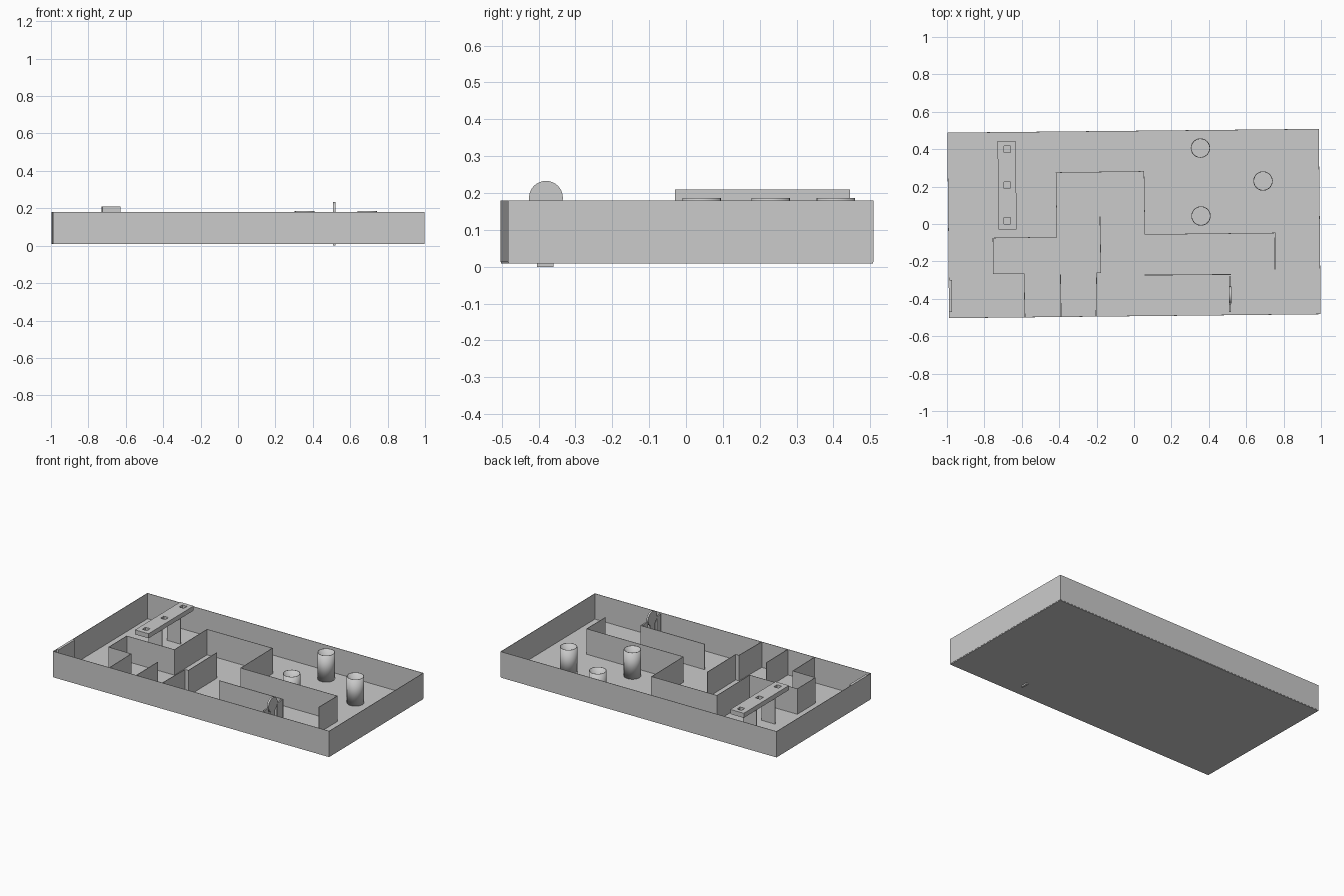
import bpy, bmesh, math
from mathutils import Matrix

if "Cube" in bpy.data.objects:
    bpy.data.objects.remove(bpy.data.objects["Cube"])

FLOOR, RIM, THICK = 0.013, 0.18, 0.004
TILT = math.radians(0.6)

grey = bpy.data.materials.new("light_grey")
grey.use_nodes = True
grey.diffuse_color = (0.6, 0.6, 0.6, 1)
grey.node_tree.nodes["Principled BSDF"].inputs["Base Color"].default_value = (0.6, 0.6, 0.6, 1)


def finish(name, bm):
    bmesh.ops.recalc_face_normals(bm, faces=bm.faces)
    mesh = bpy.data.meshes.new(name)
    bm.to_mesh(mesh)
    bm.free()
    mesh.materials.append(grey)
    obj = bpy.data.objects.new(name, mesh)
    bpy.context.collection.objects.link(obj)
    return obj


def solidify(obj, offset=0):
    mod = obj.modifiers.new("thickness", "SOLIDIFY")
    mod.thickness, mod.offset = THICK, offset


def wall(name, path, closed=False, top=RIM):
    """Thin upright wall following a plan path."""
    bm = bmesh.new()
    low = [bm.verts.new((x, y, FLOOR)) for x, y in path]
    high = [bm.verts.new((x, y, top)) for x, y in path]
    count = len(path)
    for i in range(count if closed else count - 1):
        j = (i + 1) % count
        bm.faces.new((low[i], low[j], high[j], high[i]))
    obj = finish(name, bm)
    solidify(obj)
    return obj


def box(name, x0, x1, y0, y1, z0, z1, turn=0):
    bm = bmesh.new()
    bmesh.ops.create_cube(bm, size=1)
    bmesh.ops.scale(bm, verts=bm.verts, vec=(x1 - x0, y1 - y0, z1 - z0))
    bmesh.ops.rotate(bm, verts=bm.verts, matrix=Matrix.Rotation(turn, 3, "Z"))
    bmesh.ops.translate(bm, verts=bm.verts,
                        vec=((x0 + x1) / 2, (y0 + y1) / 2, (z0 + z1) / 2))
    return finish(name, bm)


def smooth(obj):
    bpy.ops.object.select_all(action="DESELECT")
    obj.select_set(True)
    bpy.context.view_layer.objects.active = obj
    bpy.ops.object.shade_smooth_by_angle()


# Tray: floor and outer walls, slightly turned
corners = [(-0.987, -0.502), (0.997, -0.481), (0.987, 0.507), (-0.997, 0.487)]
bm = bmesh.new()
bm.faces.new([bm.verts.new((x, y, FLOOR)) for x, y in corners])
floor = finish("tray_floor", bm)
solidify(floor, 1)
wall("outer_walls", corners, closed=True)

# Inner partitions
wall("main_partition", [(-0.583, -0.497), (-0.588, -0.265), (-0.752, -0.265),
                        (-0.754, -0.075), (-0.412, -0.07), (-0.417, 0.275),
                        (0.053, 0.281), (0.058, -0.056), (0.754, -0.048),
                        (0.754, -0.243)])
wall("short_partition", [(-0.39, -0.495), (-0.393, -0.27)])
wall("stepped_partition", [(-0.203, -0.493), (-0.2, -0.262),
                           (-0.177, -0.26), (-0.182, 0.04)])
wall("front_partition", [(0.056, -0.273), (0.519, -0.27)])

# Small block against the end wall
box("end_block", -0.99, -0.973, -0.47, -0.3, FLOOR, RIM, TILT)

# Open tubes
for i, (x, y) in enumerate([(0.355, 0.406), (0.69, 0.23), (0.358, 0.043)]):
    ring = [(x + 0.05 * math.cos(math.tau * k / 24),
             y + 0.05 * math.sin(math.tau * k / 24)) for k in range(24)]
    smooth(wall(f"tube_{i + 1}", ring, closed=True, top=0.186))

# Raised bar with three square holes
bar = box("raised_bar", -0.727, -0.63, -0.03, 0.444, RIM, 0.21, TILT)
for i, y in enumerate((0.018, 0.208, 0.4)):
    cutter = box(f"hole_cutter_{i + 1}", -0.695, -0.661, y - 0.017, y + 0.017, 0.1, 0.3, TILT)
    cutter.hide_render = True
    cutter.hide_viewport = True
    mod = bar.modifiers.new("hole", "BOOLEAN")
    mod.operation, mod.solver, mod.object = "DIFFERENCE", "EXACT", cutter

# Bar supports between the holes
for i, y in enumerate((0.114, 0.306)):
    wall(f"bar_support_{i + 1}", [(-0.727, y), (-0.63, y + 0.001)])

# Upright disc in its slotted holder, with a peg through the floor
bm = bmesh.new()
bmesh.ops.create_cone(bm, cap_ends=True, segments=32, radius1=0.046, radius2=0.046, depth=0.012)
bmesh.ops.rotate(bm, verts=bm.verts, matrix=Matrix.Rotation(math.pi / 2, 3, "Y"))
bmesh.ops.translate(bm, verts=bm.verts, vec=(0.514, -0.38, 0.187))
smooth(finish("upright_disc", bm))
box("disc_peg", 0.508, 0.52, -0.404, -0.359, 0, 0.15)
for side, y0, y1 in (("rear", -0.335, -0.28), ("front", -0.47, -0.427)):
    box(f"{side}_disc_holder", 0.509, 0.519, y0, y1, FLOOR, RIM)
